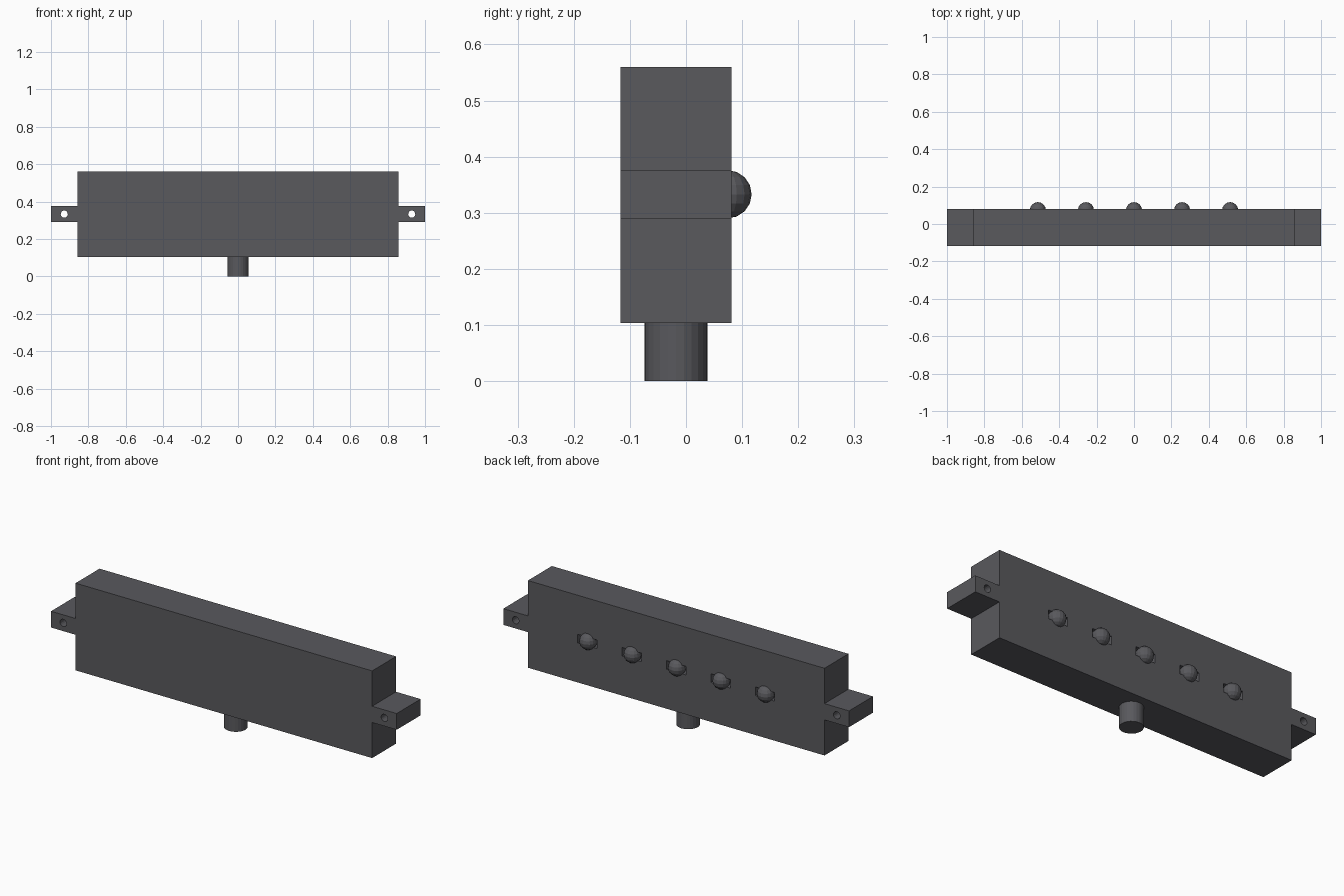
import bpy, bmesh
from math import pi
from mathutils import Matrix

if "Cube" in bpy.data.objects:
    bpy.data.objects.remove(bpy.data.objects["Cube"])

Y0, Y1, YC = -0.117, 0.081, -0.018   # front, back and middle depth
ZC = 0.333                           # height of tabs and bulbs
BULB_X = [i * 0.257 for i in range(-2, 3)]


def finish(bm, name):
    bmesh.ops.recalc_face_normals(bm, faces=bm.faces)
    mesh = bpy.data.meshes.new(name)
    bm.to_mesh(mesh)
    bm.free()
    obj = bpy.data.objects.new(name, mesh)
    bpy.context.collection.objects.link(obj)
    return obj


def add_cylinder(bm, radius, depth, loc, sides, rot=Matrix()):
    bmesh.ops.create_cone(bm, cap_ends=True, segments=sides, radius1=radius,
                          radius2=radius, depth=depth,
                          matrix=Matrix.Translation(loc) @ rot)


# Housing: stepped front outline with end tabs, extruded in depth
half = [(0.858, 0.104), (0.858, 0.29), (1, 0.29), (1, 0.375),
        (0.858, 0.375), (0.858, 0.56)]
outline = half + [(-x, z) for x, z in reversed(half)]
bm = bmesh.new()
face = bm.faces.new([bm.verts.new((x, Y0, z)) for x, z in outline])
ext = bmesh.ops.extrude_face_region(bm, geom=[face])
bmesh.ops.translate(bm, vec=(0, Y1 - Y0, 0),
                    verts=[v for v in ext["geom"] if isinstance(v, bmesh.types.BMVert)])
housing = finish(bm, "housing")

# Cutter: screw holes in the tabs and slots behind the bulbs
bm = bmesh.new()
for side in (-1, 1):
    add_cylinder(bm, 0.019, 0.4, (side * 0.929, YC, ZC), 16, Matrix.Rotation(pi / 2, 4, "X"))
for x in BULB_X:
    bmesh.ops.create_cube(bm, size=1, matrix=Matrix.Translation((x, Y1, ZC))
                          @ Matrix.Diagonal((0.112, 0.1, 0.045, 1)))
cutter = finish(bm, "hole_cutter")
cutter.hide_render = True

mod = housing.modifiers.new("holes", "BOOLEAN")
mod.operation = "DIFFERENCE"
mod.solver = "EXACT"
mod.object = cutter
bpy.context.view_layer.objects.active = housing
bpy.ops.object.modifier_apply(modifier=mod.name)
bpy.data.objects.remove(cutter)

# Row of round bulbs on the back
for i, x in enumerate(BULB_X):
    bm = bmesh.new()
    bmesh.ops.create_uvsphere(bm, u_segments=16, v_segments=8, radius=0.043,
                              matrix=Matrix.Translation((x, 0.074, ZC)))
    finish(bm, f"bulb_{i + 1}")

# Stem under the housing
bm = bmesh.new()
add_cylinder(bm, 0.056, 0.11, (0, YC, 0.055), 24)
finish(bm, "stem")

# Dark grey finish
dark = bpy.data.materials.new("dark_grey")
dark.diffuse_color = (0.1, 0.1, 0.11, 1)
dark.use_nodes = True
dark.node_tree.nodes["Principled BSDF"].inputs["Base Color"].default_value = dark.diffuse_color
for obj in bpy.data.objects:
    obj.data.materials.clear()
    obj.data.materials.append(dark)
